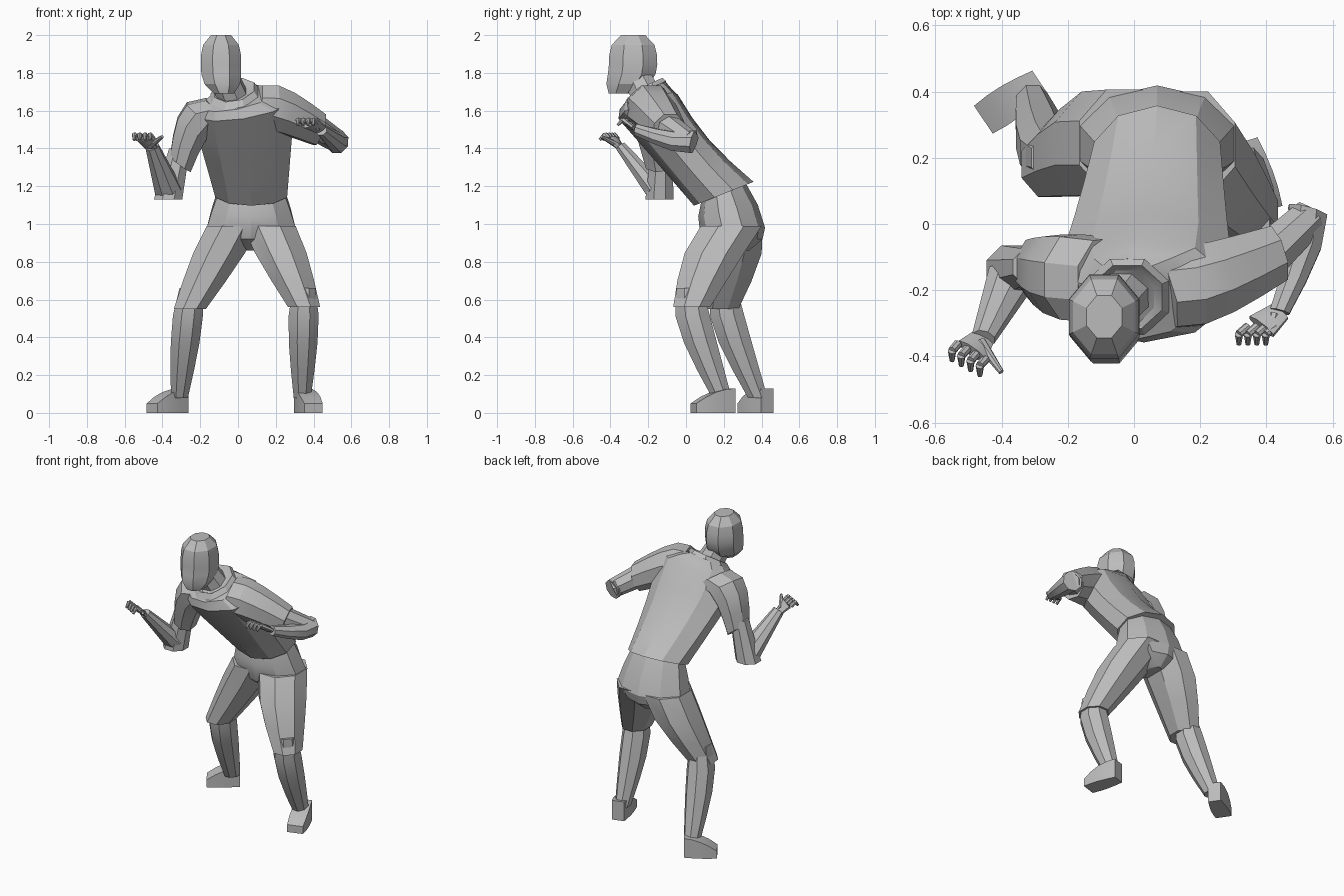
import bpy, bmesh, math
from mathutils import Vector

cube = bpy.data.objects.get("Cube")
if cube:
    bpy.data.objects.remove(cube)

grey = bpy.data.materials.new("plain_grey")
grey.use_nodes = True
grey.diffuse_color = (.5, .5, .5, 1)
shader = grey.node_tree.nodes["Principled BSDF"]
shader.inputs["Base Color"].default_value = grey.diffuse_color

X_AXIS, Y_AXIS, Z_AXIS = (Vector(axis) for axis in ((1, 0, 0), (0, 1, 0), (0, 0, 1)))


def loft(name, rings, sides=8):
    """Skin a row of many-sided rings, each given as centre, half width vector, half depth vector."""
    bm = bmesh.new()
    scale = 1 / math.cos(math.pi / sides)
    angles = [(i + .5) * math.tau / sides for i in range(sides)]
    rows = []
    for centre, wide, deep in rings:
        corners = [centre + (wide * math.cos(a) + deep * math.sin(a)) * scale for a in angles]
        rows.append([bm.verts.new(corner) for corner in corners])
    for lower, upper in zip(rows, rows[1:]):
        for i in range(sides):
            bm.faces.new((lower[i - 1], lower[i], upper[i], upper[i - 1]))
    bm.faces.new(rows[0])
    bm.faces.new(rows[-1])
    bmesh.ops.recalc_face_normals(bm, faces=bm.faces)
    mesh = bpy.data.meshes.new(name)
    bm.to_mesh(mesh)
    bm.free()
    mesh.materials.append(grey)
    part = bpy.data.objects.new(name, mesh)
    bpy.context.collection.objects.link(part)
    part.select_set(True)
    bpy.context.view_layer.objects.active = part


def limb(name, start, end, thick, thin, flat=1, bow=(0, 0, 0), bulge=0, level=False, ref=None, steps=3):
    """Tapered limb between two joints, bowed and swollen near the top; level keeps its rings horizontal."""
    start, end, bow = Vector(start), Vector(end), Vector(bow)
    along = (end - start).normalized()
    if ref is None:
        ref = X_AXIS if abs(along.z) > .7 else Z_AXIS
    across = (ref - along * ref.dot(along)).normalized()
    deep = along.cross(across)
    if level:
        across, deep = X_AXIS, Y_AXIS
    rings = []
    for i in range(steps + 1):
        t = i / steps
        swell = math.sin(math.pi * t ** .7)
        radius = thick + (thin - thick) * t + bulge * swell
        rings.append((start.lerp(end, t) + bow * swell, across * radius, deep * radius * flat))
    loft(name, rings)


def trunk_ring(centre, width, depth, pitch=.4, roll=0.0):
    """Ring whose back is raised by pitch and whose left side is raised by roll."""
    return centre, Vector((1, 0, roll)) * width, Vector((0, 1, pitch)) * depth


# Head: rounded block, narrowing forwards to the chin
head = []
for i in range(7):
    h = i / 3 - 1
    round_off = math.sqrt(1 - .75 * abs(h) ** 3)
    chin = max(0, -h) ** 2
    centre = Vector((.015 * chin - .09, -.28 - .065 * chin, 1.845 + .155 * h))
    head.append((centre, X_AXIS * .107 * round_off, Y_AXIS * .128 * round_off))
loft("head", head)
limb("neck", (0, -.17, 1.6), (-.08, -.27, 1.8), .085, .07)

# Shirt: leans forward from the hem, then closes in at the shoulders
hem, chest, throat = Vector((.07, .2, 1.16)), Vector((.03, -.2, 1.62)), Vector((-.02, -.22, 1.68))
shirt = []
for i in range(5):
    hollow = math.sin(math.pi * i / 4)
    centre = hem.lerp(chest, i / 4) - Y_AXIS * .02 * hollow
    shirt.append(trunk_ring(centre, .19 + .02 * min(i, 3), .15 - .015 * hollow, roll=.04 * i))
shirt.append(trunk_ring(chest.lerp(throat, .7), .19, .13, roll=.2))
shirt.append(trunk_ring(throat, .12, .11, .6, .15))
loft("shirt", shirt, 10)

# Collar: a thin band folded in at the top
rise = Vector((0, 0, .03))
loft("collar", [trunk_ring(throat, .125, .115, .6, .15),
                trunk_ring(throat + rise, .105, .095, .6, .15),
                trunk_ring(throat + rise / 2, .08, .08, .6, .15)])

# Shorts
hips, crotch = Vector((.07, .245, .98)), Vector((.07, .25, .86))
loft("shorts_seat", [trunk_ring(hem, .18, .115),
                     trunk_ring(hem.lerp(hips, .5), .21, .15, .2),
                     trunk_ring(hips, .235, .165, 0),
                     trunk_ring(hips.lerp(crotch, .5), .16, .15, 0),
                     trunk_ring(crotch, .04, .08, 0)], 10)
limb("left_shorts_leg", (.165, .24, .99), (.35, .03, .56), .14, .085, 1.15, (0, -.02, 0), .015, True)
limb("right_shorts_leg", (-.025, .245, .99), (-.255, .18, .55), .14, .085, 1.15, (0, .02, 0), .015, True)

# Shins, swelling at the calf
for side, knee, ankle in (("left", (.35, .02, .66), (.34, .19, .08)),
                          ("right", (-.25, .2, .66), (-.31, .38, .08))):
    limb(side + "_shin", knee, ankle, .06, .045, 1.15, (0, -.03, 0), .025, True, steps=4)

# Feet: flat soles, sloping down to the toes
for side, heel, toe in (("left", (.335, .25, 0), (.4, .04, 0)),
                        ("right", (-.285, .43, 0), (-.455, .315, 0))):
    heel, toe = Vector(heel), Vector(toe)
    sideways = (toe - heel).normalized().cross(Z_AXIS)
    foot = []
    for i in range(5):
        t = i / 4
        lift = Z_AXIS * (.065 - .04 * t * t)
        foot.append((heel.lerp(toe, t) + lift, sideways * (.04 + .015 * math.sin(math.pi * t * .75)), lift))
    loft(side + "_foot", foot, 4)

# Arms
limb("right_sleeve", (-.09, -.17, 1.6), (-.305, -.13, 1.32), .1, .068, 1.25, (-.05, 0, .05), .01, steps=4)
limb("right_upper_arm", (-.31, -.13, 1.4), (-.37, -.14, 1.13), .055, .075, level=True)
limb("right_forearm", (-.37, -.16, 1.18), (-.455, -.345, 1.41), .07, .035, .8)
limb("left_sleeve", (.08, -.2, 1.62), (.43, -.09, 1.5), .12, .085, 1, (0, -.02, .03), .01, steps=4)
limb("left_upper_arm", (.38, -.12, 1.53), (.53, .02, 1.435), .07, .055)
limb("left_forearm", (.525, .04, 1.435), (.44, -.265, 1.5), .06, .03, 1, (.02, 0, -.02))


def hand(side, wrist, knuckles, across, thumb_reach):
    """Palm, four curled fingers and a thumb; across is the finger spacing."""
    wrist, knuckles, across = Vector(wrist), Vector(knuckles), Vector(across)
    limb(side + "_palm", wrist, knuckles, .035, .05, .35, ref=across, steps=2)
    reach = (knuckles - wrist) * .5
    curl = Vector((0, -.03, -.03))
    for i in range(4):
        base = knuckles + across * (i - 1.5)
        bend = base + reach
        limb(f"{side}_finger_{i + 1}", base, bend, .013, .012, ref=across, steps=1)
        limb(f"{side}_fingertip_{i + 1}", bend, bend + curl, .012, .007, ref=across, steps=1)
    limb(side + "_thumb", wrist.lerp(knuckles, .3), knuckles + across * thumb_reach + reach / 2,
         .018, .008, ref=across, steps=2)


hand("right", (-.455, -.345, 1.4), (-.49, -.385, 1.45), (.028, -.015, 0), 3.5)
hand("left", (.44, -.265, 1.5), (.385, -.31, 1.535), (.027, 0, 0), 1.5)

# Crisp facets with soft shallow edges
bpy.ops.object.shade_smooth_by_angle(angle=math.radians(25))
